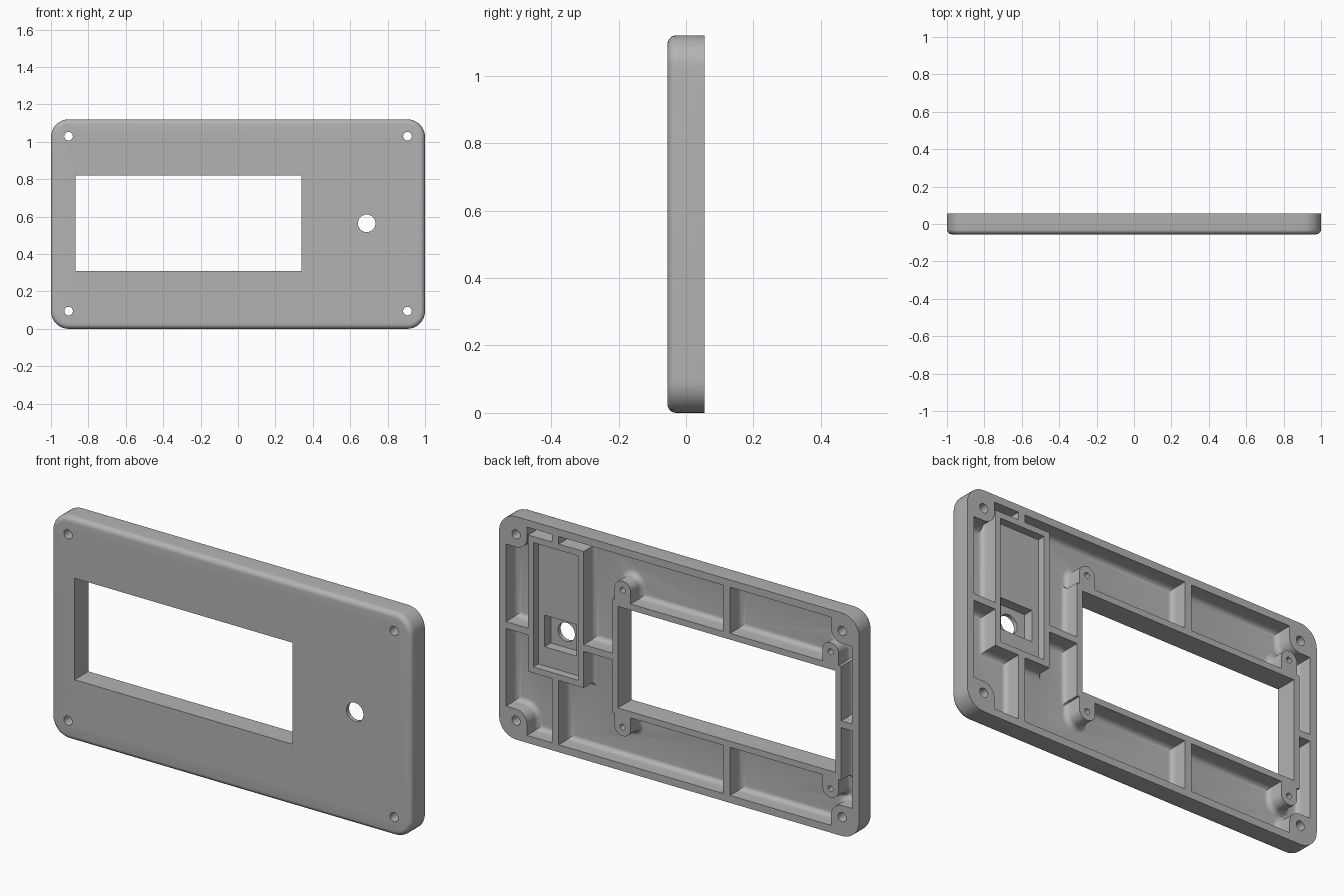
import bpy, bmesh, math

cube = bpy.data.objects.get("Cube")
if cube:
    bpy.data.objects.remove(cube)

FRONT, BACK, FLOOR, FILLET = -0.055, 0.055, -0.031, 0.026
MID = 0.56   # height of the panel centre


def slab(name, x0, x1, z0, z1, radius, rings, steps=10):
    """Rounded rectangle lofted along y; rings are (y, outward offset)."""
    bm = bmesh.new()
    loops = []
    n = steps if radius > 0 else 0
    for y, off in rings:
        r = radius + off if radius > 0 else 0
        pad = off - r
        corners = ((x1 + pad, z1 + pad), (x0 - pad, z1 + pad),
                   (x0 - pad, z0 - pad), (x1 + pad, z0 - pad))
        loop = []
        for k, (cx, cz) in enumerate(corners):
            for i in range(n + 1):
                a = math.pi / 2 * (k + (i / n if n else 0))
                loop.append(bm.verts.new((cx + r * math.cos(a), y, cz + r * math.sin(a))))
        loops.append(loop)
    for a, b in zip(loops, loops[1:]):
        for i in range(len(a)):
            j = (i + 1) % len(a)
            bm.faces.new((a[i], a[j], b[j], b[i]))
    bm.faces.new(loops[0])
    bm.faces.new(loops[-1])
    bmesh.ops.remove_doubles(bm, verts=bm.verts, dist=1e-5)
    bmesh.ops.recalc_face_normals(bm, faces=bm.faces)
    mesh = bpy.data.meshes.new(name)
    bm.to_mesh(mesh)
    bm.free()
    ob = bpy.data.objects.new(name, mesh)
    bpy.context.collection.objects.link(ob)
    return ob


def cut(target, tool):
    """Subtract the tool from the target and discard the tool."""
    tool.hide_render = True
    mod = target.modifiers.new("cut", 'BOOLEAN')
    mod.operation, mod.solver, mod.object = 'DIFFERENCE', 'EXACT', tool
    bpy.context.view_layer.objects.active = target
    bpy.ops.object.modifier_apply(modifier=mod.name)
    bpy.data.objects.remove(tool)


def quarter(y, radius, count=6):
    """Quarter-round rings: distance left to the wall at each depth."""
    for i in range(count + 1):
        a = math.pi / 2 * i / count
        yield y + radius * (1 - math.cos(a)), radius * (1 - math.sin(a))


def keep(name, x0, x1, z0, z1, radius=0):
    """Leave material standing in the cavity, flared where it meets the floor."""
    rings = [(-0.09, FILLET)] + list(quarter(FLOOR, FILLET)) + [(0.13, 0)]
    cut(cavity, slab(name, x0, x1, z0, z1, radius, rings))


def pocket(name, x0, x1, z0, z1, y0, radius=0):
    cut(panel, slab(name, x0, x1, z0, z1, radius, [(y0, 0), (0.12, 0)]))


def hole(name, x, z, r, y0=-0.1):
    pocket(name, x - r, x + r, z - r, z + r, y0, r)


# Panel with a softened front edge
panel = slab("front_panel", -1, 1, 0, 2 * MID, 0.095,
             [(y, -o) for y, o in quarter(FRONT, 0.026)] + [(BACK, 0)])

# Hollow in the back, filleted at the floor
cavity = slab("cavity", -0.962, 0.962, 0.037, 2 * MID - 0.037, 0.06,
              [(y, -o) for y, o in quarter(FLOOR, FILLET)] + [(0.1, 0)])

# Window frame, stiffening ribs and knob housing
WX0, WX1, WZ0, WZ1 = -0.87, 0.34, 0.31, 0.82
keep("window_frame", WX0 - 0.031, WX1 + 0.031, WZ0 - 0.031, WZ1 + 0.031)
keep("cross_rib", -1.1, 1.1, MID - 0.017, MID + 0.017)
keep("window_rib", -0.283, -0.245, -0.1, 1.3)
keep("knob_rib", 0.669, 0.707, -0.1, 1.3)
keep("knob_housing", 0.53, 0.84, 0.36, 1.045)

# Corner screw bosses
for sx in (-1, 1):
    for sz in (-1, 1):
        xs = sorted((sx * 0.845, sx * 1.08))
        zs = sorted((MID + sz * 0.407, MID + sz * 0.65))
        keep("corner_boss", *xs, *zs, 0.06)

# Window screw bosses
window_screws = [(x, z) for x in (-0.842, 0.314) for z in (0.221, 0.909)]
for x, z in window_screws:
    zs = (z - 0.045, 0.4) if z < MID else (0.7, z + 0.045)
    keep("window_boss", x - 0.045, x + 0.045, *zs, 0.044)

cut(panel, cavity)

# Openings
pocket("window", WX0, WX1, WZ0, WZ1, -0.1)
pocket("housing_recess", 0.56, 0.81, 0.39, 1.015, 0.015)
pocket("knob_recess", 0.597, 0.775, 0.486, 0.644, -0.034)
hole("knob_hole", 0.688, 0.564, 0.047)
for x in (-0.906, 0.906):
    for z in (0.095, 1.03):
        hole("screw_hole", x, z, 0.023)
for x, z in window_screws:
    hole("pilot_hole", x, z, 0.014, -0.02)

# Grey plastic
mat = bpy.data.materials.new("grey_plastic")
mat.use_nodes = True
grey = (0.45, 0.45, 0.45, 1)
mat.diffuse_color = grey
mat.node_tree.nodes["Principled BSDF"].inputs["Base Color"].default_value = grey
panel.data.materials.clear()
panel.data.materials.append(mat)
for p in panel.data.polygons:
    p.material_index = 0

bpy.ops.object.select_all(action='DESELECT')
panel.select_set(True)
bpy.context.view_layer.objects.active = panel
bpy.ops.object.shade_smooth_by_angle(angle=math.radians(30))
